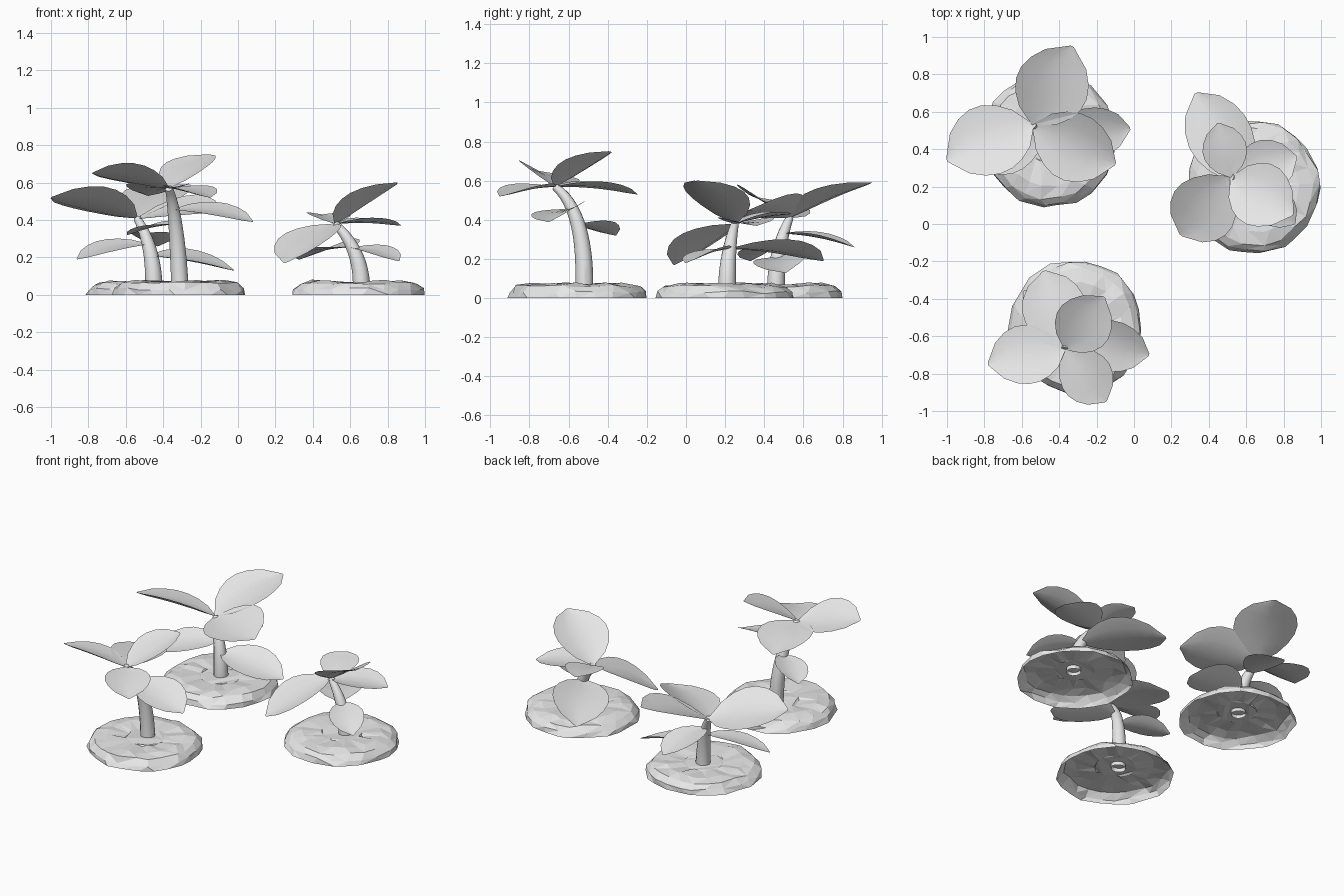
import bpy, bmesh, math, random
from mathutils import Vector

random.seed(4)
cube = bpy.data.objects.get("Cube")
if cube:
    bpy.data.objects.remove(cube, do_unlink=True)

grey = bpy.data.materials.new("pale_grey")
grey.use_nodes = True
colour = (0.8, 0.8, 0.8, 1)
grey.diffuse_color = colour
grey.node_tree.nodes["Principled BSDF"].inputs["Base Color"].default_value = colour


def point(*hundredths):
    return Vector(hundredths) / 100


def finish(name, bm, smooth):
    mesh = bpy.data.meshes.new(name)
    bm.to_mesh(mesh)
    bm.free()
    mesh.materials.append(grey)
    obj = bpy.data.objects.new(name, mesh)
    bpy.context.collection.objects.link(obj)
    if smooth:
        bpy.ops.object.select_all(action="DESELECT")
        bpy.context.view_layer.objects.active = obj
        obj.select_set(True)
        bpy.ops.object.shade_smooth_by_angle()


def skin(bm, rows, closed):
    for lower, upper in zip(rows, rows[1:]):
        count = len(lower)
        for i in range(count if closed else count - 1):
            j = (i + 1) % count
            bm.faces.new((lower[i], lower[j], upper[j], upper[i]))


def ring_angles(sides):
    return [math.tau * i / sides for i in range(sides)]


# Faceted earth mound: a hollow shell with a jittered rim
def build_mound(name, centre, radius=0.36, sides=22):
    bm = bmesh.new()
    rings = []
    for scale, height in ((1, 0), (0.97, 0.03), (0.88, 0.06), (0.68, 0.073), (0.35, 0.065)):
        ring = []
        for angle in ring_angles(sides):
            angle += random.uniform(-0.07, 0.07)
            reach = radius * scale * random.uniform(0.96, 1.02)
            bump = random.uniform(-0.008, 0.008) if height else 0
            offset = Vector((reach * math.cos(angle), reach * math.sin(angle), height + bump))
            ring.append(bm.verts.new(centre + offset))
        rings.append(ring)
    skin(bm, rings, closed=True)
    bm.faces.new(rings[-1])
    bmesh.ops.triangulate(bm, faces=bm.faces[:])
    finish(name, bm, smooth=False)


# Tapered trunk, open below, swept along an arc; returns its centre line
def build_trunk(name, base, bend, top, sides=12, steps=12):
    bm = bmesh.new()
    rings, path = [], []
    for k in range(steps + 1):
        t = k / steps
        start, end = base.lerp(bend, t), bend.lerp(top, t)
        centre = start.lerp(end, t)
        along = (end - start).normalized()
        u = Vector((0, 1, 0)).cross(along).normalized()
        v = along.cross(u)
        radius = 0.046 - 0.026 * t ** 1.5
        rings.append([bm.verts.new(centre + radius * (u * math.cos(a) + v * math.sin(a)))
                      for a in ring_angles(sides)])
        path.append(centre)
    skin(bm, rings, closed=True)
    bm.faces.new(rings[-1])
    finish(name, bm, smooth=True)
    return path


# Broad arched leaf, cupped across its width; roll lifts its right-hand edge
def build_leaf(name, base, tip, proportion, roll, steps=7):
    length = (tip - base).length
    along = (tip - base).normalized()
    side = along.cross(Vector((0, 0, 1))).normalized()
    up = side.cross(along)
    side, up = (side * math.cos(roll) + up * math.sin(roll),
                up * math.cos(roll) - side * math.sin(roll))
    bm = bmesh.new()
    rows = []
    for k in range(steps + 1):
        s = k / steps
        half = length * proportion / 2 * (0.05 + abs(math.sin(math.pi * s ** 1.05)) ** 0.65)
        row = []
        for across in (-1, -0.5, 0, 0.5, 1):
            lift = 0.25 * length * s * (1 - s) + 0.2 * half * (across ** 2 - 0.5)
            row.append(bm.verts.new(base.lerp(tip, s) + side * half * across + up * lift))
        rows.append(row)
    skin(bm, rows, closed=False)
    finish(name, bm, smooth=True)


# Crown leaves spring from the trunk top, lower leaves from just above their tip height
def build_plant(name, centre, arc, crown, lower):
    build_mound(name + "_mound", centre)
    path = build_trunk(name + "_trunk", *arc)
    top = path[-1]
    for number, tip in enumerate(crown, 1):
        sideways = abs(tip.x - top.x) > 0.39
        build_leaf(f"{name}_crown_leaf_{number}", top, tip, 0.75, -0.3 if sideways else 0)
    for number, tip in enumerate(lower, 1):
        base = min(path, key=lambda p: abs(p.z - tip.z - 0.07))
        build_leaf(f"{name}_lower_leaf_{number}", base, tip, 0.6, 0.5 * (base.x - tip.x))


build_plant(
    "tall_plant", point(-31, -55, 0),
    arc=(point(-31, -52, 4), point(-33, -51, 45), point(-37, -67, 57)),
    crown=(point(-78, -75, 65), point(-16, -39, 75), point(-48, -25, 53), point(-15, -95, 52)),
    lower=(point(8, -70, 39), point(-59, -36, 32)))

build_plant(
    "middle_plant", point(-45, 45, 0),
    arc=(point(-45, 46, 4), point(-45, 46, 26), point(-54, 53, 41)),
    crown=(point(-33, 95, 59), point(-10, 32, 45), point(-100, 34, 52)),
    lower=(point(-86, 33, 19), point(-2, 51, 13), point(-43, 86, 26)))

build_plant(
    "leaning_plant", point(64, 20, 0),
    arc=(point(66, 21, 4), point(66, 21, 24), point(52, 25, 38)),
    crown=(point(85, 5, 60), point(25, -6, 17), point(45, 54, 43), point(87, 36, 37)),
    lower=(point(33, 70, 19), point(86, 0, 18)))
